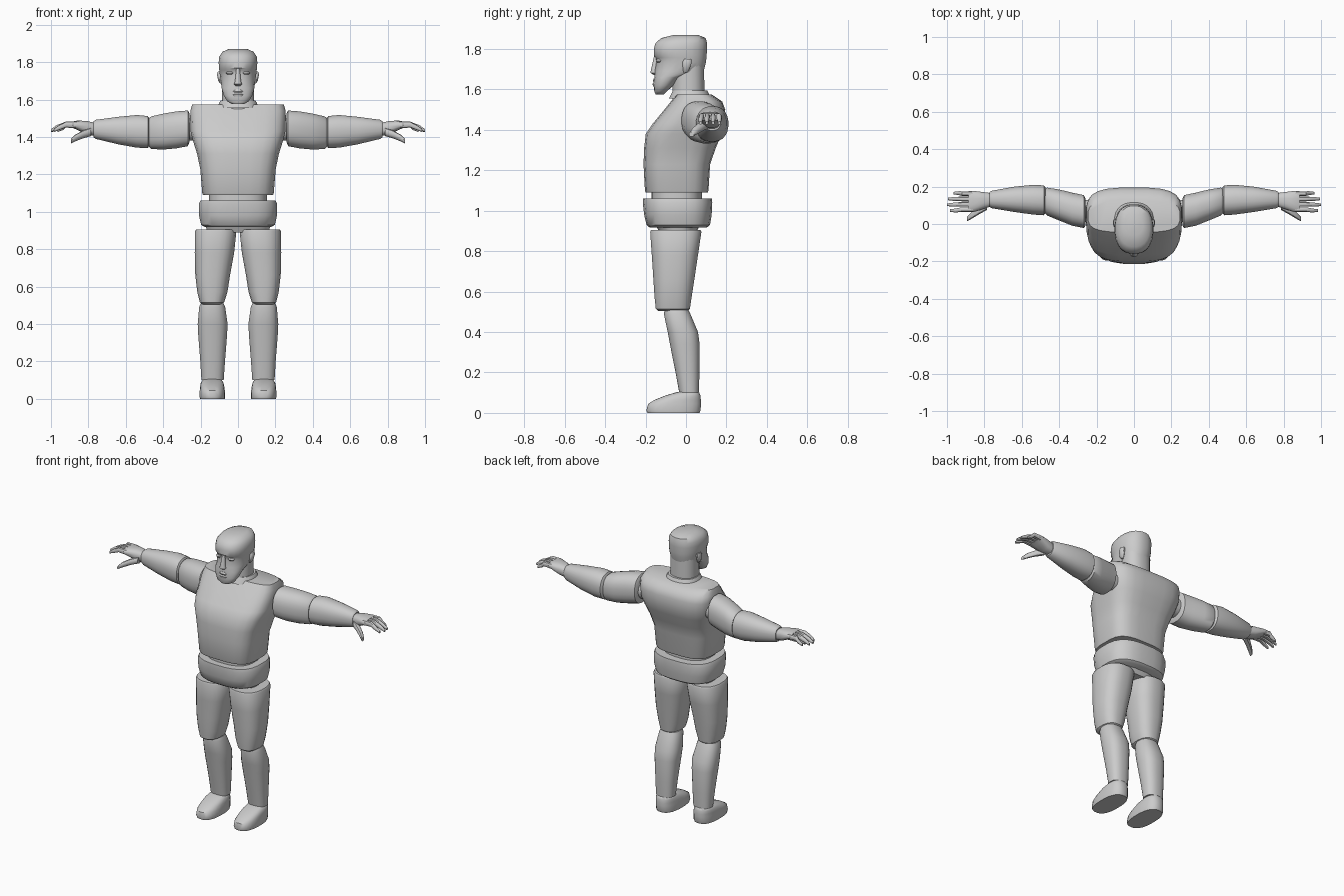
import bpy, bmesh, math

grey = bpy.data.materials.new("plain grey")
grey.diffuse_color = (0.6, 0.6, 0.6, 1)


def loft(name, axis, rings, power=2.5, sides=24, mirror=False):
    """Skin closed superellipse rings: (position, u_min, u_max, v_min, v_max).
    axis z: u=x, v=y.  axis x: u=y, v=z."""
    bm = bmesh.new()
    loops = []
    for p, u0, u1, v0, v1 in rings:
        loop = []
        for i in range(sides):
            a = math.tau * (i + 0.5) / sides
            c, s = math.cos(a), math.sin(a)
            u = (u0 + u1) / 2 + (u1 - u0) / 2 * math.copysign(abs(c) ** (2 / power), c)
            v = (v0 + v1) / 2 + (v1 - v0) / 2 * math.copysign(abs(s) ** (2 / power), s)
            loop.append(bm.verts.new((u, v, p) if axis == "z" else (p, u, v)))
        loops.append(loop)
    for a, b in zip(loops, loops[1:]):
        for i in range(sides):
            j = (i + 1) % sides
            bm.faces.new((a[i], a[j], b[j], b[i]))
    bm.faces.new(loops[0])
    bm.faces.new(loops[-1])
    bmesh.ops.recalc_face_normals(bm, faces=bm.faces)
    me = bpy.data.meshes.new(name)
    bm.to_mesh(me)
    bm.free()
    me.materials.append(grey)
    ob = bpy.data.objects.new(name, me)
    bpy.context.collection.objects.link(ob)
    bpy.ops.object.select_all(action="DESELECT")
    ob.select_set(True)
    bpy.context.view_layer.objects.active = ob
    bpy.ops.object.shade_smooth_by_angle(angle=math.radians(40))
    if mirror:
        m = ob.modifiers.new("mirror", "MIRROR")
        m.use_mirror_merge = False
    return ob


def body(name, rows, power=2.5):
    """Symmetric part stacked in z: (z, half width, y front, y back)."""
    return loft(name, "z", [(z, -h, h, f, b) for z, h, f, b in rows], power)


# Head: jaw, eye hollow, brow and flat-topped skull
body("head", [
    (1.575, 0.030, -0.150, -0.110), (1.59, 0.058, -0.157, -0.095),
    (1.62, 0.076, -0.159, -0.062), (1.66, 0.088, -0.157, -0.020),
    (1.69, 0.092, -0.155, 0.088), (1.735, 0.098, -0.147, 0.100),
    (1.757, 0.101, -0.150, 0.102), (1.768, 0.103, -0.160, 0.103),
    (1.80, 0.104, -0.160, 0.105), (1.83, 0.101, -0.152, 0.105),
    (1.855, 0.084, -0.122, 0.098), (1.870, 0.050, -0.060, 0.060)], 2.3)
body("nose", [
    (1.672, 0.012, -0.160, -0.140), (1.682, 0.021, -0.176, -0.140),
    (1.70, 0.016, -0.173, -0.140), (1.765, 0.009, -0.158, -0.140)], 2)
body("mouth", [
    (1.615, 0.025, -0.163, -0.13), (1.628, 0.032, -0.166, -0.13),
    (1.636, 0.034, -0.160, -0.13), (1.644, 0.030, -0.165, -0.13),
    (1.655, 0.018, -0.160, -0.13)], 2)
loft("ears", "z", [
    (1.685, 0.085, 0.096, -0.012, 0.008), (1.70, 0.085, 0.106, -0.016, 0.018),
    (1.735, 0.085, 0.113, -0.018, 0.030), (1.75, 0.085, 0.108, -0.010, 0.026)],
    2.2, 12, True)
loft("eyes", "z", [
    (1.733, 0.026, 0.058, -0.145, -0.11), (1.742, 0.020, 0.066, -0.150, -0.11),
    (1.751, 0.026, 0.058, -0.145, -0.11)], 2, 12, True)

# Neck and collar
body("neck", [(1.55, 0.086, -0.068, 0.092), (1.72, 0.086, -0.065, 0.090)], 2.3)
body("collar", [
    (1.555, 0.110, -0.085, 0.125), (1.582, 0.102, -0.072, 0.112),
    (1.594, 0.094, -0.066, 0.106)], 2.3)

# Torso, broad sleeveless shoulders narrowing to the waist
body("torso", [
    (1.090, 0.188, -0.200, 0.108), (1.10, 0.192, -0.204, 0.112),
    (1.23, 0.203, -0.211, 0.120), (1.31, 0.220, -0.208, 0.148),
    (1.38, 0.242, -0.200, 0.178), (1.43, 0.255, -0.166, 0.192),
    (1.50, 0.257, -0.108, 0.195), (1.54, 0.256, -0.076, 0.180),
    (1.574, 0.246, -0.045, 0.130)], 3.4)
body("waist", [(1.04, 0.155, -0.172, 0.080), (1.11, 0.155, -0.172, 0.080)], 2.6)

# Pelvis and hip joint
body("pelvis", [
    (0.918, 0.178, -0.182, 0.105), (0.93, 0.198, -0.196, 0.120),
    (0.98, 0.210, -0.208, 0.128), (1.04, 0.211, -0.215, 0.131),
    (1.06, 0.202, -0.214, 0.129)], 2.8)
body("hip_joint", [(0.89, 0.165, -0.130, 0.050), (0.93, 0.175, -0.150, 0.070)], 2.6)

# Legs
loft("thighs", "z", [
    (0.505, 0.092, 0.190, -0.138, 0.008), (0.515, 0.074, 0.204, -0.150, 0.020),
    (0.57, 0.056, 0.218, -0.156, 0.028), (0.66, 0.042, 0.229, -0.162, 0.042),
    (0.78, 0.020, 0.232, -0.170, 0.060), (0.895, 0.008, 0.231, -0.178, 0.077),
    (0.905, 0.014, 0.225, -0.174, 0.072)], 2.5, 24, True)
loft("shins", "z", [
    (0.10, 0.076, 0.196, -0.034, 0.064), (0.20, 0.069, 0.202, -0.052, 0.067),
    (0.34, 0.058, 0.213, -0.080, 0.068), (0.40, 0.055, 0.216, -0.091, 0.060),
    (0.49, 0.068, 0.208, -0.110, 0.022), (0.51, 0.076, 0.200, -0.106, 0.012)],
    2.4, 24, True)
loft("feet", "z", [
    (0.000, 0.070, 0.204, -0.192, 0.068), (0.012, 0.068, 0.206, -0.197, 0.073),
    (0.045, 0.070, 0.205, -0.188, 0.075), (0.065, 0.073, 0.203, -0.155, 0.074),
    (0.085, 0.077, 0.200, -0.105, 0.072), (0.100, 0.086, 0.190, -0.055, 0.066),
    (0.106, 0.095, 0.180, -0.030, 0.055)], 2.5, 24, True)

# Arms
loft("shoulder_joints", "x", [
    (0.20, 0.010, 0.130, 1.38, 1.50), (0.30, 0.010, 0.130, 1.38, 1.50)], 2, 24, True)
loft("upper_arms", "x", [
    (0.258, -0.008, 0.135, 1.375, 1.525), (0.268, -0.022, 0.155, 1.350, 1.542),
    (0.33, -0.010, 0.168, 1.338, 1.537), (0.40, 0.018, 0.185, 1.332, 1.525),
    (0.465, 0.045, 0.195, 1.335, 1.510), (0.475, 0.055, 0.190, 1.345, 1.500)],
    2.4, 24, True)
loft("forearms", "x", [
    (0.472, 0.060, 0.195, 1.355, 1.495), (0.482, 0.046, 0.207, 1.340, 1.512),
    (0.54, 0.050, 0.210, 1.342, 1.518), (0.64, 0.064, 0.200, 1.360, 1.508),
    (0.76, 0.084, 0.178, 1.389, 1.492), (0.772, 0.090, 0.172, 1.397, 1.484)],
    2.3, 24, True)

# Hands: palm, four drooping fingers, thumb
loft("palms", "x", [
    (0.76, 0.095, 0.165, 1.405, 1.475), (0.81, 0.078, 0.172, 1.412, 1.486),
    (0.86, 0.062, 0.178, 1.438, 1.488), (0.885, 0.062, 0.178, 1.448, 1.482)],
    2.6, 16, True)
tips = [0.985, 1.0, 0.995, 0.965]
for k, tip in enumerate(tips):
    y = 0.077 + 0.0285 * k
    yt = 0.072 + 0.031 * k
    loft(f"finger_{k + 1}", "x", [
        (0.86, y - 0.013, y + 0.013, 1.446, 1.482),
        (0.92, y - 0.013, y + 0.013, 1.450, 1.482),
        (tip - 0.03, yt - 0.011, yt + 0.011, 1.437, 1.463),
        (tip, yt - 0.007, yt + 0.007, 1.426, 1.442)], 2.3, 10, True)
loft("thumbs", "x", [
    (0.785, 0.075, 0.120, 1.405, 1.450), (0.83, 0.050, 0.092, 1.392, 1.434),
    (0.87, 0.026, 0.062, 1.376, 1.412), (0.892, 0.014, 0.040, 1.366, 1.390)],
    2.3, 10, True)
